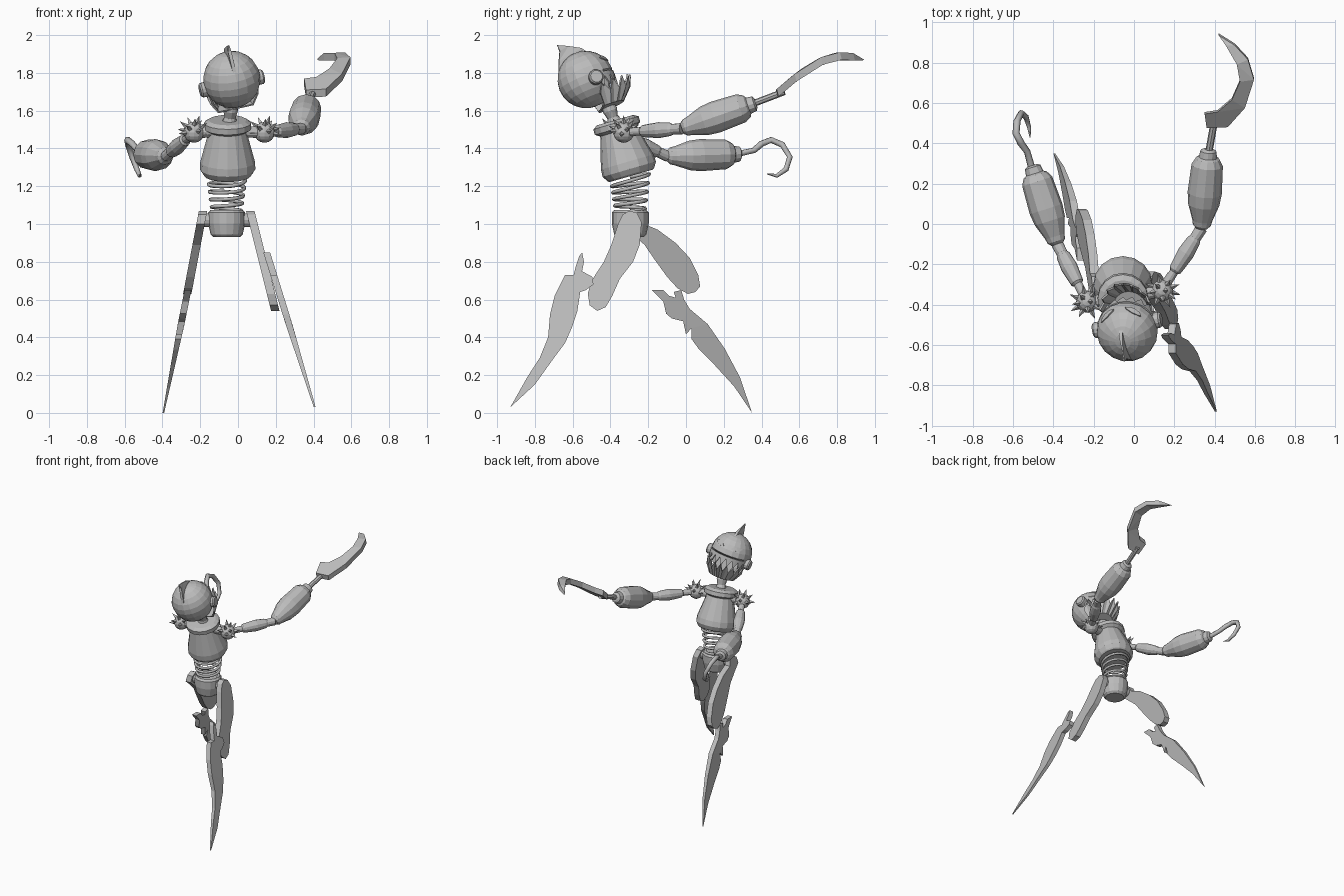
import bpy, bmesh, math
from mathutils import Vector, Matrix

cube = bpy.data.objects.get("Cube")
if cube:
    bpy.data.objects.remove(cube)

grey = bpy.data.materials.new("plain grey")
grey.use_nodes = True
COLOUR = (0.5, 0.5, 0.5, 1)
grey.diffuse_color = COLOUR
grey.node_tree.nodes["Principled BSDF"].inputs["Base Color"].default_value = COLOUR


def finish(name, bm, matrix=None, recalc=True):
    if recalc:
        bmesh.ops.recalc_face_normals(bm, faces=bm.faces)
    mesh = bpy.data.meshes.new(name)
    bm.to_mesh(mesh)
    bm.free()
    mesh.materials.append(grey)
    obj = bpy.data.objects.new(name, mesh)
    if matrix:
        obj.matrix_world = matrix
    bpy.context.collection.objects.link(obj)
    return obj


def lathe(name, start, end, profile, sides=12, matrix=None):
    """Turned solid: profile holds (fraction along axis, radius)."""
    start, end = Vector(start), Vector(end)
    turn = (end - start).to_track_quat('Z', 'Y')
    bm = bmesh.new()
    rings = []
    for t, r in profile:
        centre = start.lerp(end, t)
        rings.append([bm.verts.new(centre + turn @ Vector((
            r * math.cos(k * math.tau / sides), r * math.sin(k * math.tau / sides), 0)))
            for k in range(sides)])
    for low, high in zip(rings, rings[1:]):
        for k in range(sides):
            n = (k + 1) % sides
            bm.faces.new((low[k], low[n], high[n], high[k]))
    bm.faces.new(rings[0][::-1])
    bm.faces.new(rings[-1])
    return finish(name, bm, matrix)


def plate(name, outline, place, side, matrix=None):
    """Flat outline; place(a, b) gives the point, side(a, b) its half thickness."""
    bm = bmesh.new()
    front = [bm.verts.new(place(*p) + side(*p)) for p in outline]
    back = [bm.verts.new(place(*p) - side(*p)) for p in outline]
    count = len(outline)
    for k in range(count):
        n = (k + 1) % count
        bm.faces.new((front[k], front[n], back[n], back[k]))
    caps = [bm.faces.new(front), bm.faces.new(back[::-1])]
    bmesh.ops.recalc_face_normals(bm, faces=bm.faces)
    bmesh.ops.triangulate(bm, faces=caps)
    return finish(name, bm, matrix)


def tube(name, points, radius, radii=None):
    data = bpy.data.curves.new(name, 'CURVE')
    data.dimensions = '3D'
    data.bevel_depth = radius
    data.bevel_resolution = 1
    data.use_fill_caps = True
    spline = data.splines.new('POLY')
    spline.points.add(len(points) - 1)
    for k, (point, co) in enumerate(zip(spline.points, points)):
        point.co = (*co, 1)
        point.radius = radii[k] if radii else 1
    data.materials.append(grey)
    obj = bpy.data.objects.new(name, data)
    bpy.context.collection.objects.link(obj)


# Torso, neck, pelvis and waist spring
lathe("torso", (-.055, -.29, 1.255), (-.055, -.375, 1.55),
      [(0, .12), (.03, .13), (.12, .147), (.25, .145), (.8, .1), (.85, .125), (.95, .125), (1, .1)], 16)
lathe("neck", (-.045, -.375, 1.53), (-.035, -.42, 1.65), [(0, .045), (.3, .03), (.6, .04), (1, .03)])
lathe("pelvis", (-.06, -.295, .93), (-.06, -.295, 1.075),
      [(0, .07), (.1, .085), (.5, .098), (.9, .098), (1, .085)], 16)
STEPS, TURNS = 96, 4.5
spring = []
for k in range(STEPS + 1):
    t = k / STEPS
    a = t * TURNS * math.tau
    r = .078 + .024 * t
    spring.append((-.06 + r * math.cos(a), -.295 + r * math.sin(a),
                   1.07 + .18 * t + .25 * r * math.sin(a) * t))
tube("waist_spring", spring, .01)

# Legs: flat thighs and tapered blade shins
left_thigh = [(-.3, 1.07), (-.26, 1.06), (-.235, 1.01), (-.245, .89), (-.28, .8), (-.35, .71),
              (-.39, .62), (-.425, .56), (-.47, .54), (-.51, .57), (-.52, .63), (-.5, .7),
              (-.435, .8), (-.395, .89), (-.36, 1), (-.335, 1.05)]
left_shin = [(-.55, .85), (-.54, .8), (-.55, .75), (-.495, .72), (-.49, .68), (-.53, .65),
             (-.56, .64), (-.575, .54), (-.605, .45), (-.64, .37), (-.7, .29), (-.8, .15),
             (-.93, .03), (-.84, .19), (-.775, .29), (-.73, .4), (-.72, .52), (-.695, .62),
             (-.66, .69), (-.64, .73), (-.595, .73), (-.585, .77), (-.565, .83)]
right_thigh = [(-.3, 1.07), (-.26, 1.05), (-.245, 1.01), (-.15, .97), (-.055, .9), (.02, .82),
               (.065, .73), (.075, .67), (.05, .64), (.01, .63), (-.045, .66), (-.1, .72),
               (-.165, .81), (-.22, .89), (-.3, .96), (-.35, 1), (-.34, 1.05)]
right_shin = [(-.18, .65), (-.12, .65), (-.09, .62), (-.055, .61), (-.065, .64), (-.025, .65),
              (-.01, .6), (.02, .55), (.115, .47), (.205, .34), (.285, .19), (.35, 0),
              (.255, .14), (.15, .255), (.07, .335), (.03, .39), (.03, .45), (0, .415),
              (-.015, .485), (-.075, .5), (-.105, .525), (-.12, .59)]
for name, outline, top_x, slope, top_z, taper in (
        ("left_thigh", left_thigh, .065, .25, 1.07, False),
        ("left_shin", left_shin, .155, .31, .84, True),
        ("right_thigh", right_thigh, -.185, -.19, 1.07, False),
        ("right_shin", right_shin, -.265, -.2, .65, True)):
    plate(name, outline,
          lambda y, z: Vector((top_x + slope * (top_z - z), y, z)),
          lambda y, z: Vector((min(.018, .004 + z * .03) if taper else .022, 0, 0)))
lathe("hip_pin", (-.2, -.295, 1.02), (.08, -.295, 1.02), [(0, .035), (1, .035)])

# Arms: spiked shoulder, jointed upper arm, swollen forearm
UPPER = [(0, .022), (.3, .022), (.33, .032), (.4, .035), (.6, .042), (.8, .035), (.84, .028), (1, .03)]
FORE = [(0, .03), (.04, .045), (.1, .05), (.3, .078), (.45, .085), (.8, .078), (.88, .06),
        (.9, .045), (.98, .04), (1, .025)]
for side, shoulder, elbow, wrist in (
        ("left", (.14, -.33, 1.485), (.335, -.02, 1.505), (.37, .37, 1.64)),
        ("right", (-.233, -.385, 1.485), (-.38, -.1, 1.36), (-.505, .29, 1.37))):
    bm = bmesh.new()
    bmesh.ops.create_uvsphere(bm, u_segments=12, v_segments=8, radius=.055)
    for k in range(14):
        h = .95 - k * .085
        w = math.sqrt(1 - h * h)
        way = Vector((w * math.cos(k * 2.4), w * math.sin(k * 2.4), h))
        spin = way.to_track_quat('Z', 'Y').to_matrix().to_4x4()
        bmesh.ops.create_cone(bm, cap_ends=True, segments=4, radius1=.016, radius2=0, depth=.05,
                              matrix=Matrix.Translation(way * .07) @ spin)
    finish(side + "_spiked_shoulder", bm, Matrix.Translation(shoulder))
    lathe(side + "_upper_arm", shoulder, elbow, UPPER)
    lathe(side + "_forearm", elbow, wrist, FORE)
    lathe(side + "_shoulder_joint", (-.05, -.37, 1.49), shoulder, [(0, .03), (1, .03)])

# Sickle on the left arm
sickle = [(.35, .55), (.36, .48), (.465, .485), (.55, .58), (.595, .72), (.565, .82), (.5, .89),
          (.42, .94), (.455, .89), (.51, .795), (.525, .71), (.485, .62), (.415, .56)]
lathe("sickle_handle", (.37, .35, 1.635), (.4, .52, 1.7), [(0, .018), (1, .018)], 8)
plate("sickle_blade", sickle,
      lambda x, y: Vector((x, y, 1.69 + .2 * math.sin(math.pi / 2 * (y - .48) / .36))),
      lambda x, y: Vector((0, -.005, .02 if y < .9 else .004)))

# Hook on the right arm
hook = [(-.505, .27, 1.37), (-.53, .36, 1.39), (-.56, .4, 1.425), (-.585, .45, 1.445), (-.58, .51, 1.42),
        (-.56, .55, 1.355), (-.535, .53, 1.29), (-.52, .48, 1.255), (-.515, .43, 1.265)]
tube("hook", hook, .018, [1, .9, 1, 1, 1, .9, .8, .6, .15])

# Head frame: rolled to one side and pitched back
HEAD = (Matrix.Translation((-.033, -.53, 1.765)) @ Matrix.Rotation(.16, 4, 'Z')
        @ Matrix.Rotation(-.22, 4, 'Y') @ Matrix.Rotation(math.radians(20), 4, 'X'))
bm = bmesh.new()
bmesh.ops.create_uvsphere(bm, u_segments=18, v_segments=12, radius=.152)
for v in bm.verts:
    if v.co.z < -.03:
        v.co.y = min(v.co.y, .06)
finish("head", bm, HEAD)


# Open jaw and upper teeth: curved bands with a zigzag edge
def toothed_band(name, base, tip, valley, teeth, spread, floor=False):
    bm = bmesh.new()
    lower, upper = [], []
    for k in range(teeth * 2 + 1):
        a = math.radians(spread) * (k / teeth - 1)
        for store, (rx, ry, cy, z) in ((lower, base), (upper, tip if k % 2 else valley)):
            store.append(bm.verts.new((rx * math.sin(a), cy + ry * math.cos(a), z)))
    for k in range(teeth * 2):
        bm.faces.new((lower[k], lower[k + 1], upper[k + 1], upper[k]))
    if floor:
        bm.faces.new(lower)
    obj = finish(name, bm, HEAD)
    thick = obj.modifiers.new("thickness", 'SOLIDIFY')
    thick.thickness = .01
    thick.offset = 0


toothed_band("jaw", (.095, .115, .03, -.175), (.138, .2, .03, -.06), (.13, .175, .03, -.115), 10, 95, True)
toothed_band("upper_teeth", (.148, .148, 0, -.01), (.145, .145, 0, -.085), (.148, .148, 0, -.03), 9, 80)

# Crest fin
crest = [(-.13, .07), (-.1, .14), (-.075, .19), (-.075, .225), (-.02, .2), (.04, .165), (.085, .1)]
plate("crest", crest, lambda y, z: Vector((0, y, z)), lambda y, z: Vector((.009 if z < .2 else .003, 0, 0)), HEAD)

# Ears and almond eyes
for side, s in (("left", 1), ("right", -1)):
    lathe(side + "_ear", (s * .13, .02, -.03), (s * .175, .02, -.03),
          [(0, .04), (.8, .04), (1, .032)], 12, HEAD)
    almond = [(.04 * math.cos(a), .016 * math.sin(a) * abs(math.sin(a)) ** .5)
              for a in (k * math.tau / 12 for k in range(12))]
    tilt = Matrix.Rotation(s * .3, 2)

    def on_skull(a, b):
        u, w = tilt @ Vector((a, b))
        return Vector((s * .068 + u, .118 - s * u * .6, .062 + w)).normalized() * .153
    plate(side + "_eye", almond, on_skull, lambda a, b: on_skull(a, b) * .025, HEAD)
